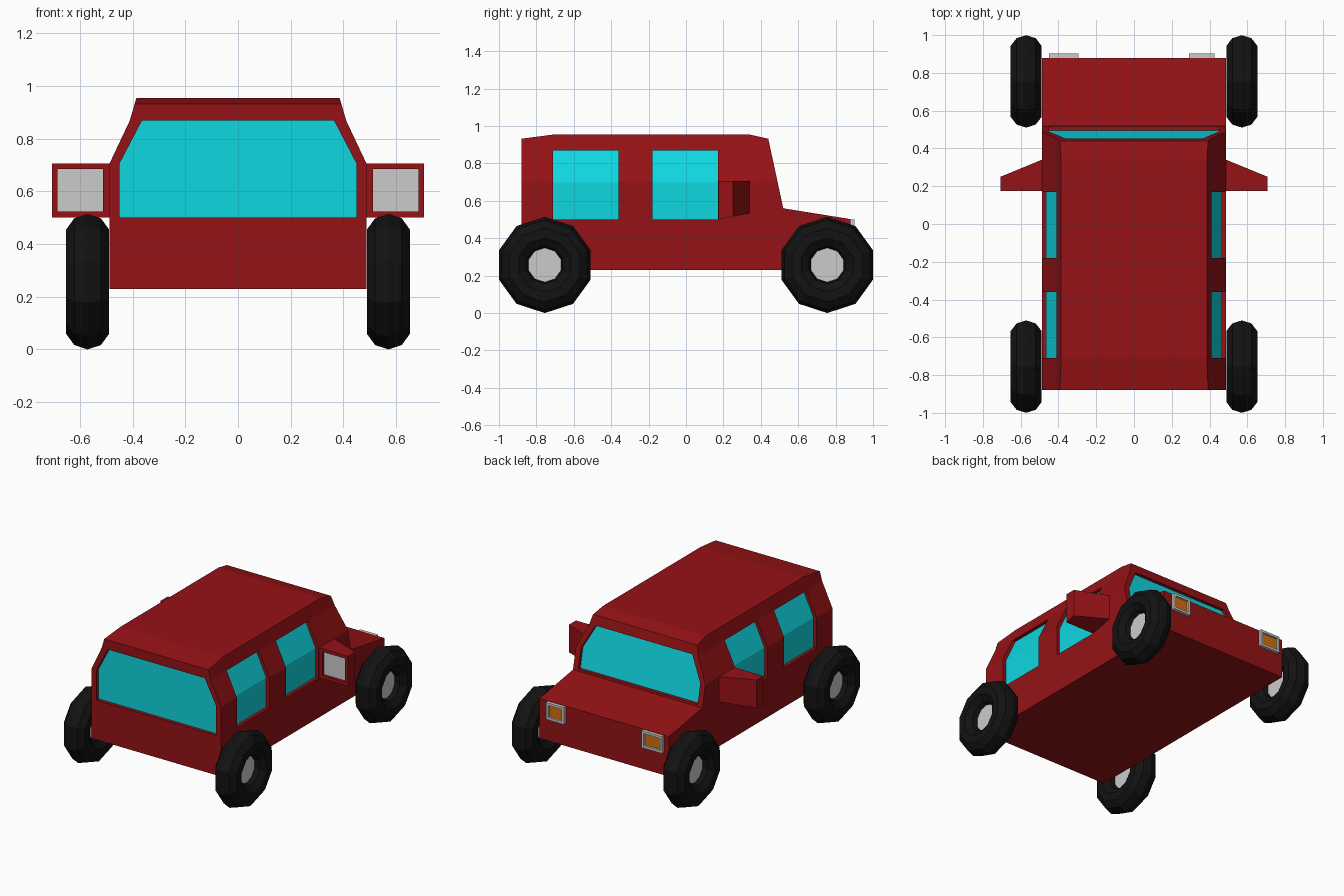
import bpy, bmesh, math
from mathutils import Vector

if "Cube" in bpy.data.objects:
    bpy.data.objects.remove(bpy.data.objects["Cube"])


def material(name, rgb):
    m = bpy.data.materials.new(name)
    m.diffuse_color = (*rgb, 1)
    m.use_nodes = True
    m.node_tree.nodes["Principled BSDF"].inputs["Base Color"].default_value = m.diffuse_color
    return m


RED = material("red_paint", (0.30, 0.006, 0.008))
CYAN = material("window_glass", (0.005, 0.68, 0.75))
BLACK = material("rubber", (0.006, 0.006, 0.006))
AMBER = material("amber_lens", (0.65, 0.16, 0.005))


def prism(name, points, offset, mat=None):
    """Solid made by pushing a flat polygon along an offset vector."""
    bm = bmesh.new()
    face = bm.faces.new([bm.verts.new(p) for p in points])
    new = bmesh.ops.extrude_face_region(bm, geom=[face], use_keep_orig=True)["geom"]
    bmesh.ops.translate(bm, vec=Vector(offset),
                        verts=[v for v in new if isinstance(v, bmesh.types.BMVert)])
    bmesh.ops.recalc_face_normals(bm, faces=bm.faces)
    mesh = bpy.data.meshes.new(name)
    bm.to_mesh(mesh)
    bm.free()
    ob = bpy.data.objects.new(name, mesh)
    bpy.context.collection.objects.link(ob)
    if mat:
        mesh.materials.append(mat)
    return ob


def box(name, lo, hi, mat=None):
    (x0, y0, z0), (x1, y1, z1) = lo, hi
    return prism(name, [(x0, y0, z0), (x1, y0, z0), (x1, y0, z1), (x0, y0, z1)],
                 (0, y1 - y0, 0), mat)


def boolean(ob, tool, operation):
    mod = ob.modifiers.new("cut", 'BOOLEAN')
    mod.operation, mod.object, mod.solver = operation, tool, 'EXACT'
    bpy.context.view_layer.objects.active = ob
    bpy.ops.object.modifier_apply(modifier=mod.name)
    bpy.data.objects.remove(tool)


# Body: side profile intersected with front profile
side = [(-0.88, 0.23), (0.88, 0.23), (0.88, 0.502), (0.52, 0.56), (0.44, 0.932),
        (0.34, 0.954), (-0.71, 0.954), (-0.88, 0.932)]
body = prism("body", [(-0.8, y, z) for y, z in side], (1.6, 0, 0), RED)
half = [(0.488, 0.1), (0.488, 0.705), (0.411, 0.868), (0.358, 1.05)]
front = half + [(-x, z) for x, z in reversed(half)]
boolean(body, prism("front_cutter", [(x, -1, z) for x, z in front], (0, 2, 0), RED), 'INTERSECT')


# End windows: recess and glass
def end_window(name, bottom, depth_at, out):
    h = [(0.45, bottom), (0.45, 0.705), (0.365, 0.868)]
    outline = h + [(-x, z) for x, z in reversed(h)]
    pts = [(x, depth_at(z), z) for x, z in outline]
    boolean(body, prism(name + "_cutter", pts, (0, out * 0.3, 0), RED), 'DIFFERENCE')
    prism(name, pts, (0, out * 0.002, 0), CYAN)


end_window("front_window", 0.5, lambda z: -0.855, -1)
end_window("rear_window", 0.572, lambda z: 0.495 - 0.215 * (z - 0.56), 1)

# Side windows follow the bend of the cabin side
for s, label in ((-1, "left"), (1, "right")):
    for y0, y1, pos in ((-0.71, -0.36, "front"), (-0.18, 0.17, "back")):
        bend = [(0.463, 0.5), (0.463, 0.699), (0.385, 0.868)]
        cut = bend + [(0.7, 0.868), (0.7, 0.5)]
        name = f"{label}_{pos}_side_window"
        boolean(body, prism(name + "_cutter", [(s * x, y0, z) for x, z in cut],
                            (0, y1 - y0, 0), RED), 'DIFFERENCE')
        pane = bend + [(x + 0.002, z) for x, z in reversed(bend)]
        prism(name, [(s * x, y0, z) for x, z in pane], (0, y1 - y0, 0), CYAN)

    # Side mirror: tapered housing with a recessed grey glass
    plan = [(0.47, 0.175), (0.707, 0.175), (0.707, 0.25), (0.488, 0.34), (0.47, 0.34)]
    mirror = prism(f"{label}_mirror", [(s * x, y, 0.5 + 0.2 * (y - 0.175)) for x, y in plan],
                   (0, 0, 0.205), RED)
    for v in mirror.data.vertices:
        if v.co.z > 0.6:
            v.co.z = 0.705
    x0, x1 = sorted((s * 0.513, s * 0.685))
    boolean(mirror, box("mirror_cutter", (x0, 0.1, 0.523), (x1, 0.195, 0.684), RED), 'DIFFERENCE')
    box(f"{label}_mirror_glass", (x0, 0.193, 0.523), (x1, 0.197, 0.684))

# Lamps: grey frame around a recessed amber lens
for label, x0, x1 in (("left", -0.45, -0.295), ("right", 0.29, 0.425)):
    frame = box(f"{label}_lamp_frame", (x0, 0.87, 0.385), (x1, 0.902, 0.5))
    b = 0.016
    lo, hi = (x0 + b, 0.885, 0.385 + b), (x1 - b, 0.95, 0.5 - b)
    boolean(frame, box("lamp_cutter", lo, hi), 'DIFFERENCE')
    box(f"{label}_lamp_lens", lo, (hi[0], 0.888, hi[2]), AMBER)

# Wheels: ten-sided tyre and plain hub disc
for s, label in ((-1, "left"), (1, "right")):
    for y, pos in ((-0.755, "front"), (0.755, "back")):
        place = dict(location=(s * 0.571, y, 0.257), rotation=(0, math.pi / 2, 0))
        bpy.ops.mesh.primitive_torus_add(major_segments=10, minor_segments=10,
                                         major_radius=0.171, minor_radius=0.086, **place)
        tyre = bpy.context.object
        tyre.name = f"{pos}_{label}_tyre"
        tyre.data.materials.append(BLACK)
        bpy.ops.mesh.primitive_cylinder_add(vertices=10, radius=0.1, depth=0.04, **place)
        bpy.context.object.name = f"{pos}_{label}_hub"
